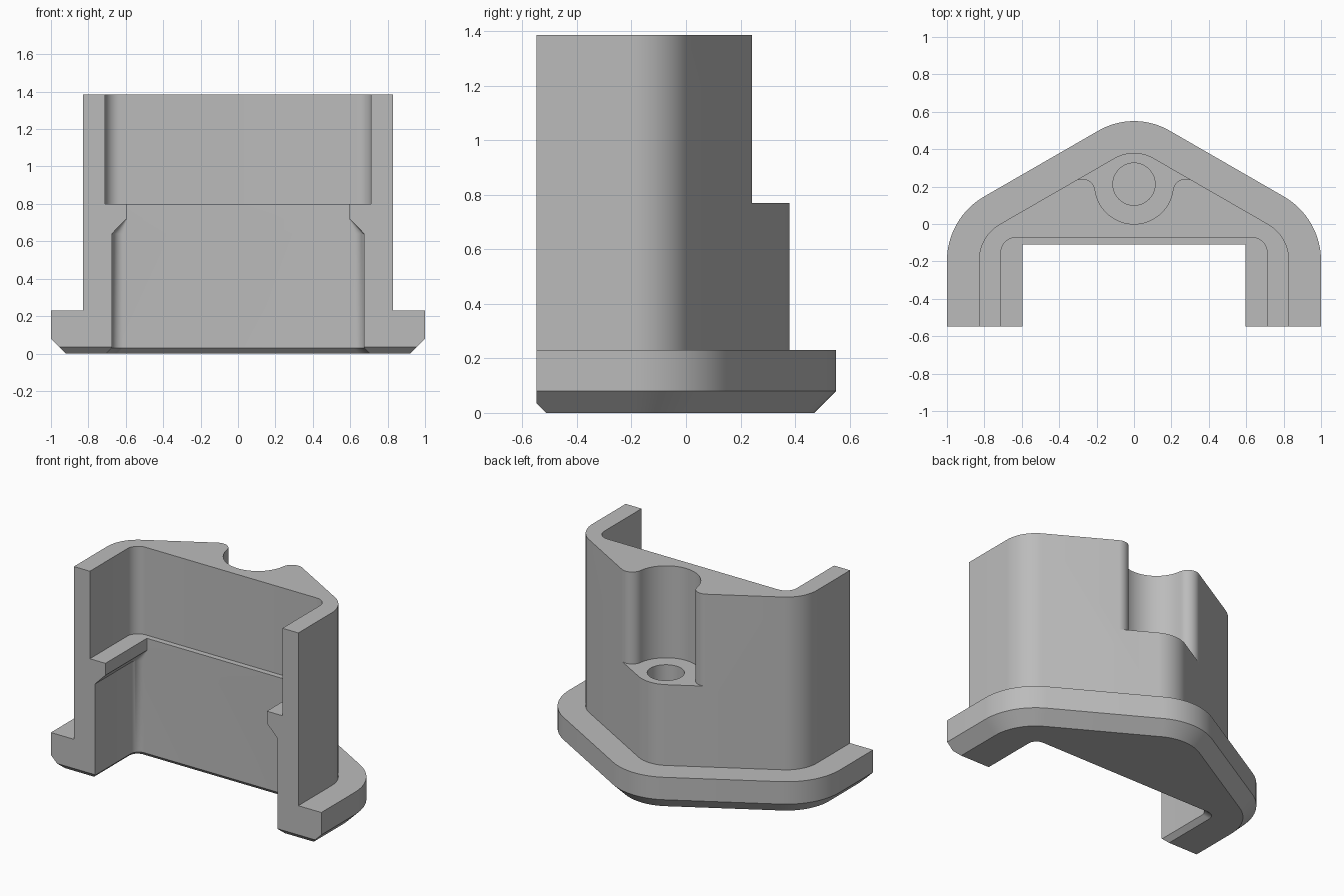
import bpy
import bmesh
from math import cos, sin, tan, radians, hypot, atan2, degrees

if "Cube" in bpy.data.objects:
    bpy.data.objects.remove(bpy.data.objects["Cube"], do_unlink=True)

FRONT, TOP = -0.548, 1.385


def arc(cx, cy, r, a0, a1, n=16):
    """Points along a circular arc, angles in degrees."""
    steps = [radians(a0 + (a1 - a0) * i / n) for i in range(n + 1)]
    return [(cx + r * cos(a), cy + r * sin(a)) for a in steps]


def mirrored(half):
    """Complete a right-hand half outline with its left-hand mirror."""
    return half + [(-x, y) for x, y in reversed(half)]


def loft(name, rings):
    """Solid through (height, outline) rings with equal point counts."""
    bm = bmesh.new()
    loops = [[bm.verts.new((x, y, z)) for x, y in pts] for z, pts in rings]
    n = len(loops[0])
    bm.faces.new(list(reversed(loops[0])))
    bm.faces.new(loops[-1])
    for low, high in zip(loops, loops[1:]):
        for i in range(n):
            j = (i + 1) % n
            bm.faces.new((low[i], low[j], high[j], high[i]))
    bmesh.ops.recalc_face_normals(bm, faces=bm.faces)
    mesh = bpy.data.meshes.new(name)
    bm.to_mesh(mesh)
    bm.free()
    ob = bpy.data.objects.new(name, mesh)
    bpy.context.collection.objects.link(ob)
    return ob


def gable(offset, front):
    """Rounded gable outline, grown outward by offset."""
    side = arc(0.603, -0.197, 0.227 + offset, 0, 60)
    peak = arc(0, 0.17, 0.21 + offset, 60, 89)
    return mirrored([(0.83 + offset, front)] + side + peak)


def slot(half_width, back, r, front):
    """Rectangular outline with rounded rear corners."""
    corner = arc(half_width - r, back - r, r, 0, 90, 10)
    return mirrored([(half_width, front)] + corner)


def cut(target, cutter):
    mod = target.modifiers.new("cut", "BOOLEAN")
    mod.operation = "DIFFERENCE"
    mod.solver = "EXACT"
    mod.object = cutter
    bpy.context.view_layer.objects.active = target
    bpy.ops.object.modifier_apply(modifier=mod.name)
    bpy.data.objects.remove(cutter, do_unlink=True)


# Body with chamfered foot flange
body = loft("bracket_body", [
    (0, gable(0.09, -0.9)),
    (0.08, gable(0.17, -0.9)),
    (0.23, gable(0.17, -0.9)),
    (0.23, gable(0, -0.8)),
    (TOP, gable(0, -0.8)),
])

# Flat front with a small chamfer at the foot
cut(body, loft("front_cutter", [
    (-0.1, slot(1.5, FRONT + 0.135, 0.01, -2)),
    (0.035, slot(1.5, FRONT, 0.01, -2)),
    (2, slot(1.5, FRONT, 0.01, -2)),
]))

# Front channel: chamfered mouth, lower bay, side lips, wider upper bay
cut(body, loft("channel_cutter", [
    (-0.03, slot(0.735, -0.05, 0.06, -1)),
    (0.03, slot(0.675, -0.11, 0.06, -1)),
    (0.64, slot(0.675, -0.11, 0.06, -1)),
    (0.72, slot(0.597, -0.11, 0.003, -1)),
    (0.8, slot(0.597, -0.11, 0.003, -1)),
    (0.8, slot(0.712, -0.073, 0.08, -1.1)),
    (1.6, slot(0.712, -0.073, 0.08, -1.1)),
]))

# Rear screw pocket with rounded shoulders blending into the sloped walls
px, py, pr, fr = 0, 0.21, 0.21, 0.07
gap = 0.413 * cos(radians(30)) - py * cos(radians(30))
along = ((pr + fr) ** 2 - (gap - fr) ** 2) ** 0.5
fx = (gap - fr) * sin(radians(30)) + along * cos(radians(30))
fy = py + (gap - fr) * cos(radians(30)) - along * sin(radians(30))
meet = degrees(atan2(fy - py, fx))
shoulder = arc(fx, fy, fr, 60, 180 + meet, 14)
bowl = arc(px, py, pr, meet, -89, 24)[1:]
pocket = mirrored([(shoulder[0][0], 0.8)] + shoulder + bowl)
cut(body, loft("pocket_cutter", [(0.77, pocket), (1.6, pocket)]))

# Blind screw hole in the pocket floor
ring = arc(0, 0.213, 0.113, 0, 352.5, 47)
cut(body, loft("hole_cutter", [(0.2, ring), (0.9, ring)]))

# Colour and shading
grey = bpy.data.materials.new("plain_grey")
grey.use_nodes = True
colour = (0.5, 0.5, 0.5, 1)
grey.diffuse_color = colour
grey.node_tree.nodes["Principled BSDF"].inputs["Base Color"].default_value = colour
body.data.materials.clear()
body.data.materials.append(grey)
for face in body.data.polygons:
    face.material_index = 0
bpy.ops.object.select_all(action="DESELECT")
body.select_set(True)
bpy.context.view_layer.objects.active = body
bpy.ops.object.shade_smooth_by_angle(angle=radians(25))
